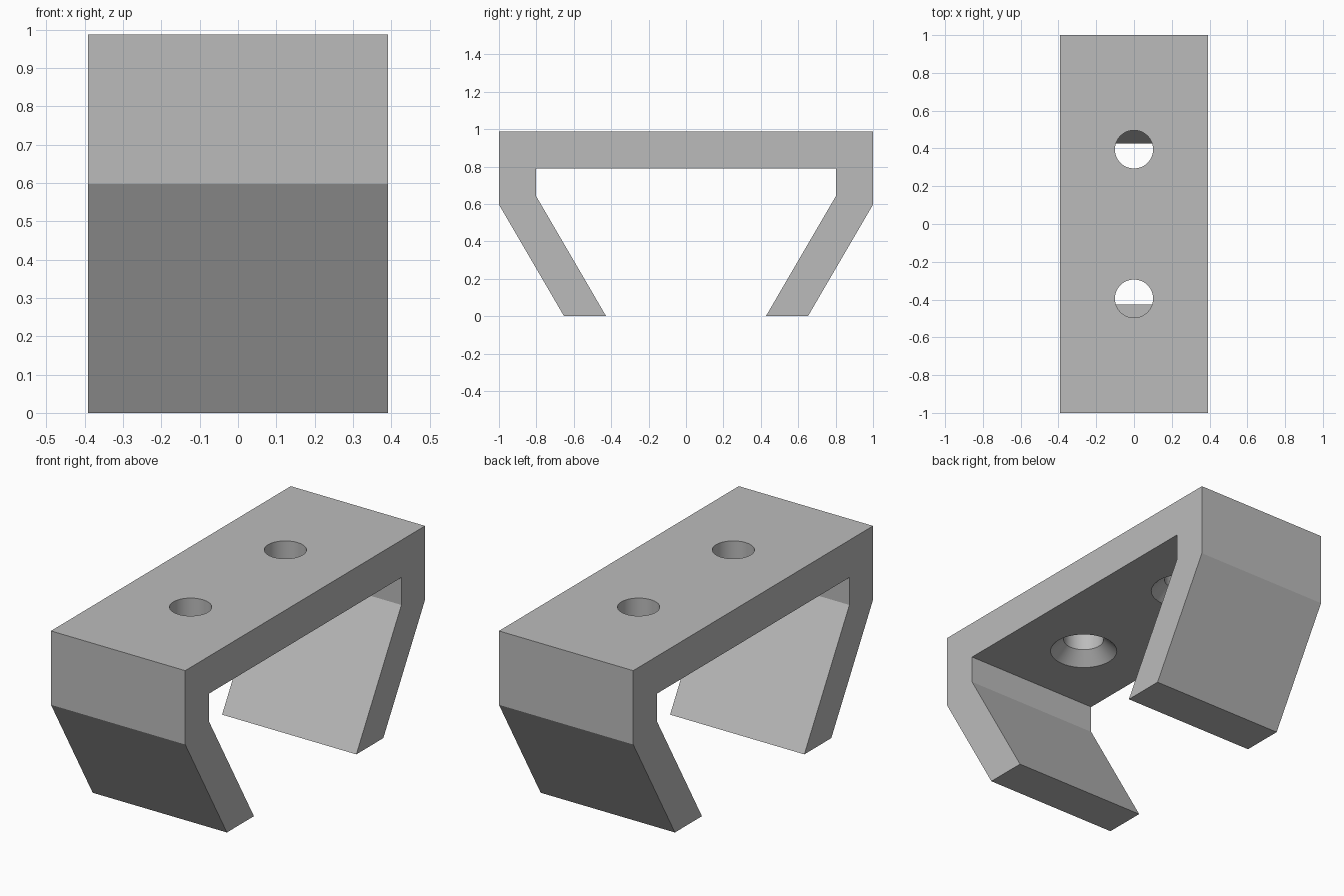
import bpy
import bmesh
import math

cube = bpy.data.objects.get("Cube")
if cube:
    bpy.data.objects.remove(cube, do_unlink=True)

HALF_WIDTH = 0.392
TOP, UNDERSIDE = 0.987, 0.79
HOLE_Y, HOLE_R, SINK_R, SINK_DEPTH = 0.395, 0.101, 0.167, 0.066

grey = bpy.data.materials.new("plain grey")
grey.use_nodes = True
colour = (0.5, 0.5, 0.5, 1)
grey.diffuse_color = colour
grey.node_tree.nodes["Principled BSDF"].inputs["Base Color"].default_value = colour


def mesh_object(name, bm):
    bmesh.ops.recalc_face_normals(bm, faces=bm.faces)
    mesh = bpy.data.meshes.new(name)
    bm.to_mesh(mesh)
    bm.free()
    mesh.materials.append(grey)
    obj = bpy.data.objects.new(name, mesh)
    bpy.context.collection.objects.link(obj)
    return obj


# Bracket: mirrored (y, z) profile extruded across the width
half = [(1, TOP), (1, 0.597), (0.652, 0), (0.427, 0), (0.803, 0.645), (0.803, UNDERSIDE)]
profile = half + [(-y, z) for y, z in reversed(half)]
bm = bmesh.new()
face = bm.faces.new([bm.verts.new((-HALF_WIDTH, y, z)) for y, z in profile])
extruded = bmesh.ops.extrude_face_region(bm, geom=[face])["geom"]
bmesh.ops.translate(bm, vec=(2 * HALF_WIDTH, 0, 0),
                    verts=[v for v in extruded if isinstance(v, bmesh.types.BMVert)])
bracket = mesh_object("clip_bracket", bm)


# Screw hole cutter: straight bore with a countersink opening below
def hole_cutter(y, sides=64):
    over = 0.05
    rings = [(SINK_R, UNDERSIDE - over), (SINK_R, UNDERSIDE),
             (HOLE_R, UNDERSIDE + SINK_DEPTH), (HOLE_R, TOP + over)]
    bm = bmesh.new()
    loops = []
    for r, z in rings:
        angles = [2 * math.pi * i / sides for i in range(sides)]
        loops.append([bm.verts.new((r * math.cos(a), y + r * math.sin(a), z)) for a in angles])
    for low, high in zip(loops, loops[1:]):
        for i in range(sides):
            j = (i + 1) % sides
            bm.faces.new((low[i], low[j], high[j], high[i]))
    bm.faces.new(loops[0][::-1])
    bm.faces.new(loops[-1])
    cutter = mesh_object("screw_hole_cutter", bm)
    cutter.hide_render = True
    return cutter


bpy.context.view_layer.objects.active = bracket
for side in (-1, 1):
    cutter = hole_cutter(side * HOLE_Y)
    cut = bracket.modifiers.new("screw_hole", "BOOLEAN")
    cut.operation = "DIFFERENCE"
    cut.solver = "EXACT"
    cut.object = cutter
    bpy.ops.object.modifier_apply(modifier=cut.name)
    bpy.data.objects.remove(cutter, do_unlink=True)

# Smooth hole walls, crisp bracket edges
bpy.ops.object.select_all(action="DESELECT")
bracket.select_set(True)
bpy.ops.object.shade_smooth_by_angle(angle=math.radians(25))
